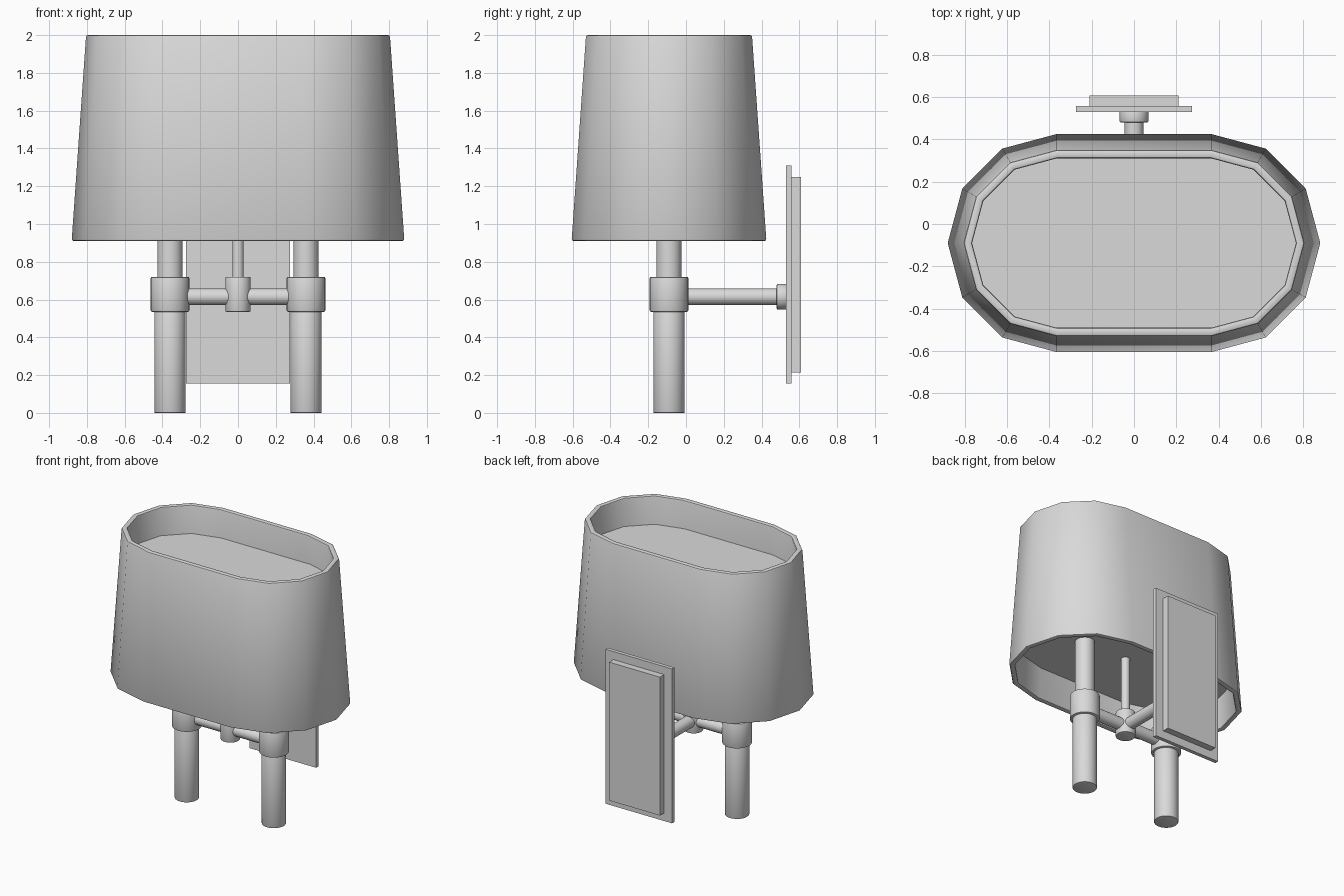
import bpy, bmesh
from math import sin, cos, pi, radians
from mathutils import Vector

cube = bpy.data.objects.get("Cube")
if cube:
    bpy.data.objects.remove(cube, do_unlink=True)

AXIS_Y = -0.09      # depth of the lamp stems and shade centre
ARM_Z = 0.615       # height of the horizontal bars

grey = bpy.data.materials.new("plain_grey")
grey.use_nodes = True
colour = (0.7, 0.7, 0.7, 1)
grey.diffuse_color = colour
grey.node_tree.nodes["Principled BSDF"].inputs["Base Color"].default_value = colour


def finish(name, bm, angle=40):
    bmesh.ops.recalc_face_normals(bm, faces=bm.faces)
    mesh = bpy.data.meshes.new(name)
    bm.to_mesh(mesh)
    bm.free()
    mesh.materials.append(grey)
    ob = bpy.data.objects.new(name, mesh)
    bpy.context.collection.objects.link(ob)
    bpy.ops.object.select_all(action="DESELECT")
    ob.select_set(True)
    bpy.context.view_layer.objects.active = ob
    bpy.ops.object.shade_smooth_by_angle(angle=radians(angle))
    return ob


def rod(name, start, end, radius, bevel=0.0):
    start, end = Vector(start), Vector(end)
    span = end - start
    bm = bmesh.new()
    bmesh.ops.create_cone(bm, cap_ends=True, segments=32, radius1=radius,
                          radius2=radius, depth=span.length)
    if bevel:
        rims = [e for e in bm.edges if e.calc_face_angle() > 1]
        bmesh.ops.bevel(bm, geom=rims, offset=bevel, segments=2,
                        profile=0.5, affect="EDGES")
    turn = Vector((0, 0, 1)).rotation_difference(span).to_matrix()
    bmesh.ops.rotate(bm, verts=bm.verts, matrix=turn)
    bmesh.ops.translate(bm, verts=bm.verts, vec=(start + end) / 2)
    return finish(name, bm)


def box(name, low, high):
    low, high = Vector(low), Vector(high)
    bm = bmesh.new()
    bmesh.ops.create_cube(bm, size=1)
    bmesh.ops.scale(bm, verts=bm.verts, vec=high - low)
    bmesh.ops.translate(bm, verts=bm.verts, vec=(low + high) / 2)
    return finish(name, bm)


def oval_ring(bm, radius, z):
    """Two faceted half circles joined by straight sides."""
    ring = []
    for side, first in ((1, -pi / 2), (-1, pi / 2)):
        for i in range(7):
            a = first + pi * i / 6
            ring.append(bm.verts.new((side * 0.365 + radius * cos(a),
                                      AXIS_Y + radius * sin(a), z)))
    return ring


def oval_sweep(name, profile, closed):
    bm = bmesh.new()
    rings = [oval_ring(bm, r, z) for r, z in profile]
    pairs = list(zip(rings, rings[1:]))
    if closed:
        pairs.append((rings[-1], rings[0]))
    else:
        bm.faces.new(rings[0])
        bm.faces.new(rings[-1])
    for a, b in pairs:
        for i in range(len(a)):
            j = (i + 1) % len(a)
            bm.faces.new((a[i], a[j], b[j], b[i]))
    return finish(name, bm)


# Tapered shade wall with softened rims
BOTTOM, TOP, WALL, SOFT = 0.91, 2.0, 0.04, 0.01


def wall_radius(z):
    return 0.515 - 0.075 * (z - BOTTOM) / (TOP - BOTTOM)


def rim(z, inward):
    """Rounded rim cross-section, from outside to inside."""
    r = wall_radius(z)
    s = SOFT
    return [(r, z + inward * s), (r - 0.3 * s, z + inward * 0.3 * s), (r - s, z),
            (r - WALL + s, z), (r - WALL + 0.3 * s, z + inward * 0.3 * s),
            (r - WALL, z + inward * s)]


oval_sweep("shade", rim(TOP, -1) + rim(BOTTOM, 1)[::-1], closed=True)

# Diffuser panels inside the shade
for label, z in (("upper", 1.76), ("lower", 1.14)):
    r = wall_radius(z) - WALL + 0.005
    oval_sweep(label + "_diffuser", [(r, z), (r, z + 0.02)], closed=False)

# Paired stems with collars and crossbars
for label, s in (("left", 1), ("right", -1)):
    x = s * 0.36
    rod(label + "_lower_tube", (x, AXIS_Y, 0), (x, AXIS_Y, 0.55), 0.083, 0.004)
    rod(label + "_collar", (x, AXIS_Y, 0.535), (x, AXIS_Y, 0.72), 0.102, 0.007)
    rod(label + "_upper_tube", (x, AXIS_Y, 0.7), (x, AXIS_Y, 1.15), 0.067)
    rod(label + "_crossbar", (0, AXIS_Y, ARM_Z), (x, AXIS_Y, ARM_Z), 0.044)

# Central hub, shade support and wall arm
rod("hub", (0, AXIS_Y, 0.535), (0, AXIS_Y, 0.72), 0.067, 0.006)
rod("shade_support", (0, AXIS_Y, 0.7), (0, AXIS_Y, 1.15), 0.03)
rod("wall_arm", (0, AXIS_Y, ARM_Z), (0, 0.5, ARM_Z), 0.044)
rod("arm_flange", (0, 0.48, ARM_Z), (0, 0.535, ARM_Z), 0.068, 0.006)

# Wall plate and mounting box
box("wall_plate", (-0.275, 0.53, 0.155), (0.275, 0.558, 1.31))
box("mounting_box", (-0.21, 0.555, 0.215), (0.21, 0.608, 1.25))
